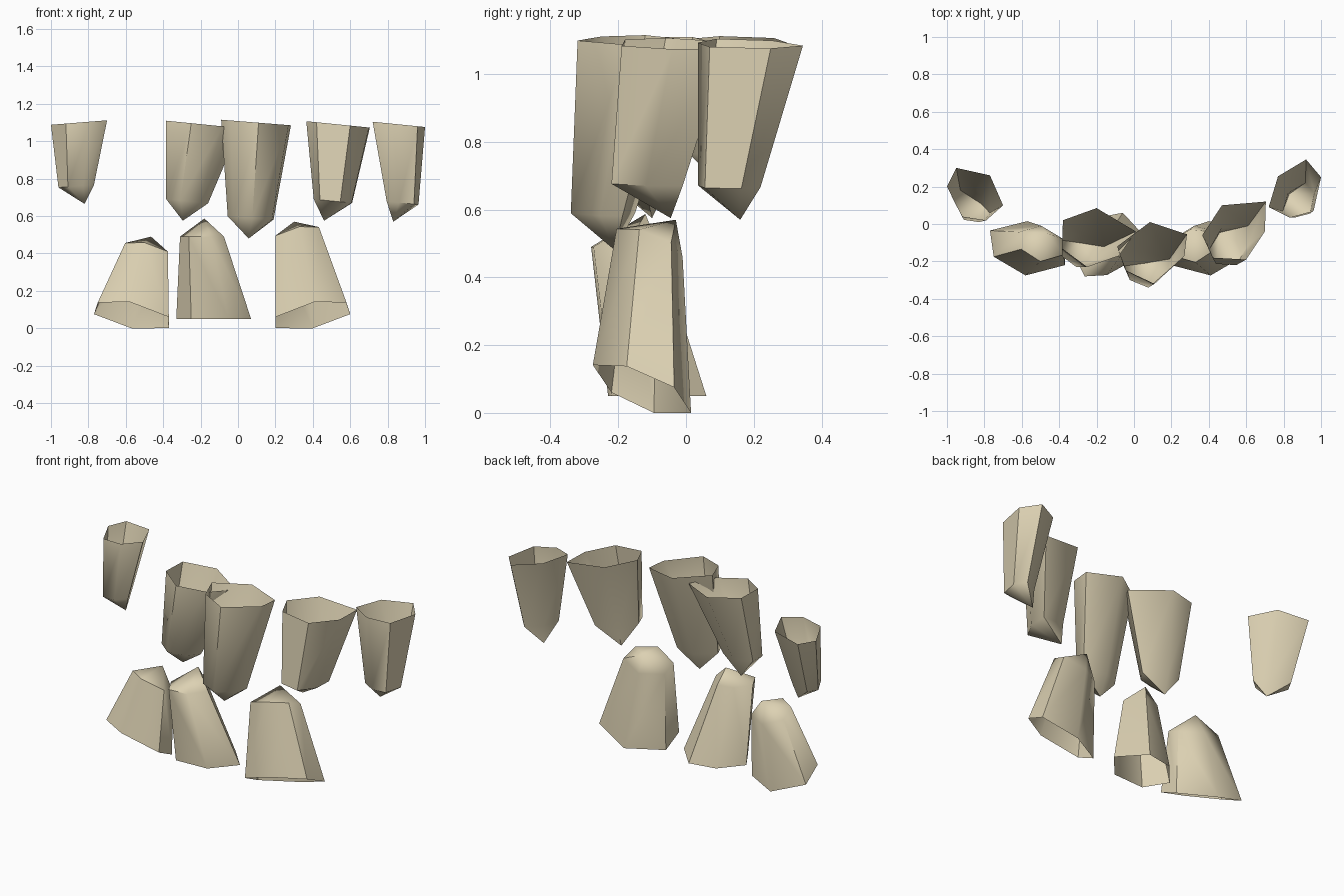
import bpy
import bmesh
import math

default_cube = bpy.data.objects.get("Cube")
if default_cube:
    bpy.data.objects.remove(default_cube, do_unlink=True)

# Single ivory material shared by every tooth
ivory = bpy.data.materials.new("ivory")
ivory.use_nodes = True
ivory_colour = (0.72, 0.64, 0.45, 1.0)
ivory.diffuse_color = ivory_colour
shader = ivory.node_tree.nodes["Principled BSDF"]
shader.inputs["Base Color"].default_value = ivory_colour
shader.inputs["Roughness"].default_value = 0.8


def remap(value, old_low, old_high, new_low, new_high):
    factor = (value - old_low) / (old_high - old_low)
    return new_low + factor * (new_high - new_low)


def build_tooth(name, rim, rim_z, shoulder_x, shoulder_y, shoulder_z, tip, tilt=(0, 0)):
    """Open six-sided shell: tilted rim, narrower shoulder ring, off-centre tip."""
    xs = [point[0] for point in rim]
    ys = [point[1] for point in rim]
    centre_x = (min(xs) + max(xs)) / 2
    centre_y = (min(ys) + max(ys)) / 2
    bm = bmesh.new()
    rim_ring, shoulder_ring = [], []
    for x, y in rim:
        slope = tilt[0] * (x - centre_x) + tilt[1] * (y - centre_y)
        rim_ring.append(bm.verts.new((x, y, max(0, rim_z + slope))))
        shoulder_ring.append(bm.verts.new((
            remap(x, min(xs), max(xs), *shoulder_x),
            remap(y, min(ys), max(ys), *shoulder_y),
            shoulder_z + slope * 0.6,
        )))
    tip_vert = bm.verts.new(tip)

    # Side walls and the pointed cap
    for i in range(len(rim)):
        j = (i + 1) % len(rim)
        bm.faces.new((rim_ring[i], rim_ring[j], shoulder_ring[j], shoulder_ring[i]))
        bm.faces.new((shoulder_ring[i], shoulder_ring[j], tip_vert))
    bmesh.ops.recalc_face_normals(bm, faces=bm.faces[:])

    mesh = bpy.data.meshes.new(name)
    bm.to_mesh(mesh)
    bm.free()
    mesh.materials.append(ivory)
    tooth = bpy.data.objects.new(name, mesh)
    bpy.context.collection.objects.link(tooth)

    # Soft vertical edges, crisp corners
    bpy.ops.object.select_all(action="DESELECT")
    tooth.select_set(True)
    bpy.context.view_layer.objects.active = tooth
    bpy.ops.object.shade_smooth_by_angle(angle=math.radians(52))
    return tooth


# Upper row, open at the top, from the right side to the left
build_tooth(
    "upper_right_outer_tooth",
    [(-0.95, 0.3), (-0.77, 0.26), (-0.7, 0.1), (-0.79, 0.02), (-0.92, 0.04), (-1, 0.2)],
    rim_z=1.1, shoulder_x=(-0.96, -0.77), shoulder_y=(0.01, 0.18), shoulder_z=0.76,
    tip=(-0.82, 0.11, 0.665), tilt=(0.08, 0))
build_tooth(
    "upper_right_inner_tooth",
    [(-0.38, 0.02), (-0.2, 0.085), (0.01, -0.04), (-0.08, -0.17), (-0.25, -0.23), (-0.385, -0.13)],
    rim_z=1.09, shoulder_x=(-0.385, -0.16), shoulder_y=(-0.23, -0.05), shoulder_z=0.68,
    tip=(-0.295, -0.1, 0.575), tilt=(-0.1, 0))
build_tooth(
    "upper_middle_tooth",
    [(-0.09, -0.12), (0.085, 0.01), (0.283, -0.055), (0.27, -0.17), (0.11, -0.32), (-0.04, -0.25)],
    rim_z=1.1, shoulder_x=(-0.055, 0.19), shoulder_y=(-0.34, -0.15), shoulder_z=0.59,
    tip=(0.057, -0.21, 0.48), tilt=(-0.08, 0))
build_tooth(
    "upper_left_inner_tooth",
    [(0.365, -0.06), (0.47, 0.1), (0.705, 0.12), (0.7, -0.04), (0.6, -0.19), (0.42, -0.18)],
    rim_z=1.09, shoulder_x=(0.405, 0.61), shoulder_y=(-0.22, -0.01), shoulder_z=0.68,
    tip=(0.46, -0.045, 0.575), tilt=(-0.1, 0))
build_tooth(
    "upper_left_outer_tooth",
    [(0.77, 0.255), (0.92, 0.345), (1, 0.25), (0.96, 0.07), (0.83, 0.035), (0.72, 0.09)],
    rim_z=1.09, shoulder_x=(0.795, 0.965), shoulder_y=(0.035, 0.22), shoulder_z=0.67,
    tip=(0.83, 0.16, 0.57), tilt=(-0.1, 0))

# Lower row, open at the bottom; the two outer teeth share a mirrored rim
outer_rim = [(0.58, -0.175), (0.6, -0.035), (0.4, 0.015), (0.2, -0.095), (0.2, -0.22), (0.41, -0.275)]
mirrored_rim = [(-x - 0.17, y) for x, y in outer_rim]
build_tooth(
    "lower_left_tooth", outer_rim,
    rim_z=0.069, shoulder_x=(0.2, 0.445), shoulder_y=(-0.205, -0.01), shoulder_z=0.5,
    tip=(0.3, -0.03, 0.57), tilt=(0.26, -0.48))
build_tooth(
    "lower_right_tooth", mirrored_rim,
    rim_z=0.069, shoulder_x=(-0.615, -0.375), shoulder_y=(-0.2, -0.01), shoulder_z=0.415,
    tip=(-0.465, -0.05, 0.49), tilt=(-0.26, -0.48))
build_tooth(
    "lower_middle_tooth",
    [(-0.33, -0.1), (-0.22, 0.03), (-0.06, 0.06), (0.07, -0.08), (-0.05, -0.22), (-0.25, -0.23)],
    rim_z=0.05, shoulder_x=(-0.31, -0.075), shoulder_y=(-0.28, -0.08), shoulder_z=0.49,
    tip=(-0.18, -0.12, 0.587))
